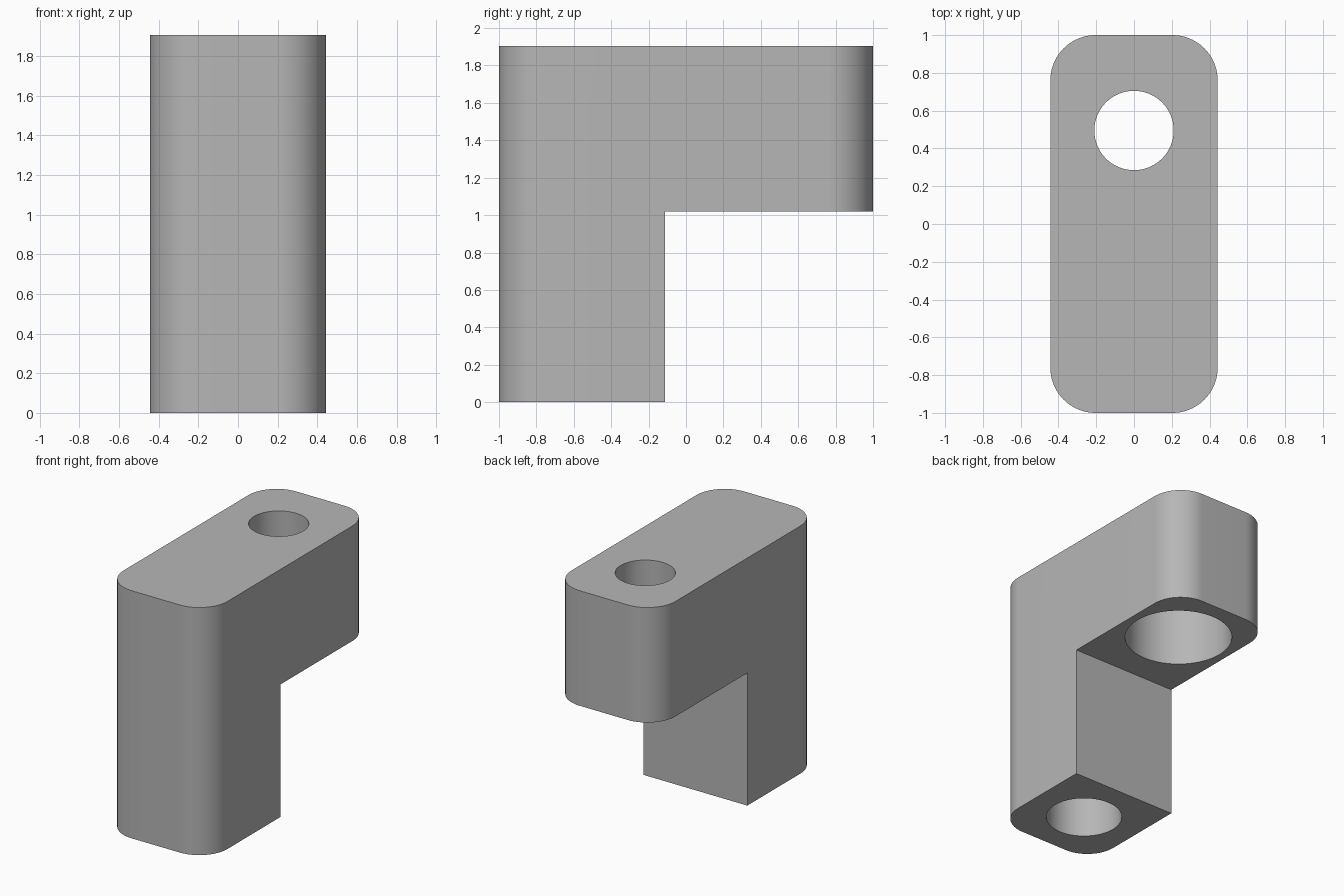
import bpy, bmesh, math

cube = bpy.data.objects.get("Cube")
if cube:
    bpy.data.objects.remove(cube, do_unlink=True)

HALF_W, HALF_L, HEIGHT = 0.443, 1.0, 1.905
CORNER, STEP_Y, STEP_Z = 0.24, -0.113, 1.02
ARM_HOLE_Y, LEG_HOLE_Y = 0.495, -0.556

grey = bpy.data.materials.new("plain grey")
grey.use_nodes = True
colour = (0.47, 0.47, 0.47, 1)
grey.diffuse_color = colour
grey.node_tree.nodes["Principled BSDF"].inputs["Base Color"].default_value = colour


def prism(name, outline, z0, z1):
    """Extrude a flat outline from z0 up to z1."""
    bm = bmesh.new()
    base = bm.faces.new([bm.verts.new((x, y, z0)) for x, y in outline])
    top = bmesh.ops.extrude_face_region(bm, geom=[base])["geom"]
    bmesh.ops.translate(bm, vec=(0, 0, z1 - z0),
                        verts=[v for v in top if isinstance(v, bmesh.types.BMVert)])
    bmesh.ops.recalc_face_normals(bm, faces=bm.faces)
    mesh = bpy.data.meshes.new(name)
    bm.to_mesh(mesh)
    bm.free()
    mesh.materials.append(grey)
    obj = bpy.data.objects.new(name, mesh)
    bpy.context.collection.objects.link(obj)
    return obj


def arc(cx, cy, r, start, sweep, n):
    return [(cx + r * math.cos(start + sweep * i / n),
             cy + r * math.sin(start + sweep * i / n)) for i in range(n + 1)]


def circle(cy, r):
    return arc(0, cy, r, 0, math.tau, 96)[:-1]


# Rounded block, seen from above
outline = []
for i, (sx, sy) in enumerate([(1, 1), (-1, 1), (-1, -1), (1, -1)]):
    outline += arc(sx * (HALF_W - CORNER), sy * (HALF_L - CORNER), CORNER,
                   i * math.pi / 2, math.pi / 2, 24)
bracket = prism("bracket_body", outline, 0, HEIGHT)

# Step below the arm, stepped bolt hole in the arm, blind hole in the leg
step = [(-1, STEP_Y), (1, STEP_Y), (1, 2), (-1, 2)]
cutters = [
    prism("step_cutter", step, -1, STEP_Z),
    prism("bolt_hole_cutter", circle(ARM_HOLE_Y, 0.21), 0.5, HEIGHT + 0.5),
    prism("counterbore_cutter", circle(ARM_HOLE_Y, 0.382), 0.5, STEP_Z + 0.55),
    prism("leg_hole_cutter", circle(LEG_HOLE_Y, 0.27), -0.5, 1.0),
]
bpy.ops.object.select_all(action="DESELECT")
bpy.context.view_layer.objects.active = bracket
bracket.select_set(True)
for cutter in cutters:
    cutter.hide_render = True
    mod = bracket.modifiers.new(cutter.name, "BOOLEAN")
    mod.operation, mod.solver, mod.object = "DIFFERENCE", "EXACT", cutter
    bpy.ops.object.modifier_apply(modifier=mod.name)
    bpy.data.objects.remove(cutter, do_unlink=True)

bpy.ops.object.shade_smooth_by_angle(angle=math.radians(30))
